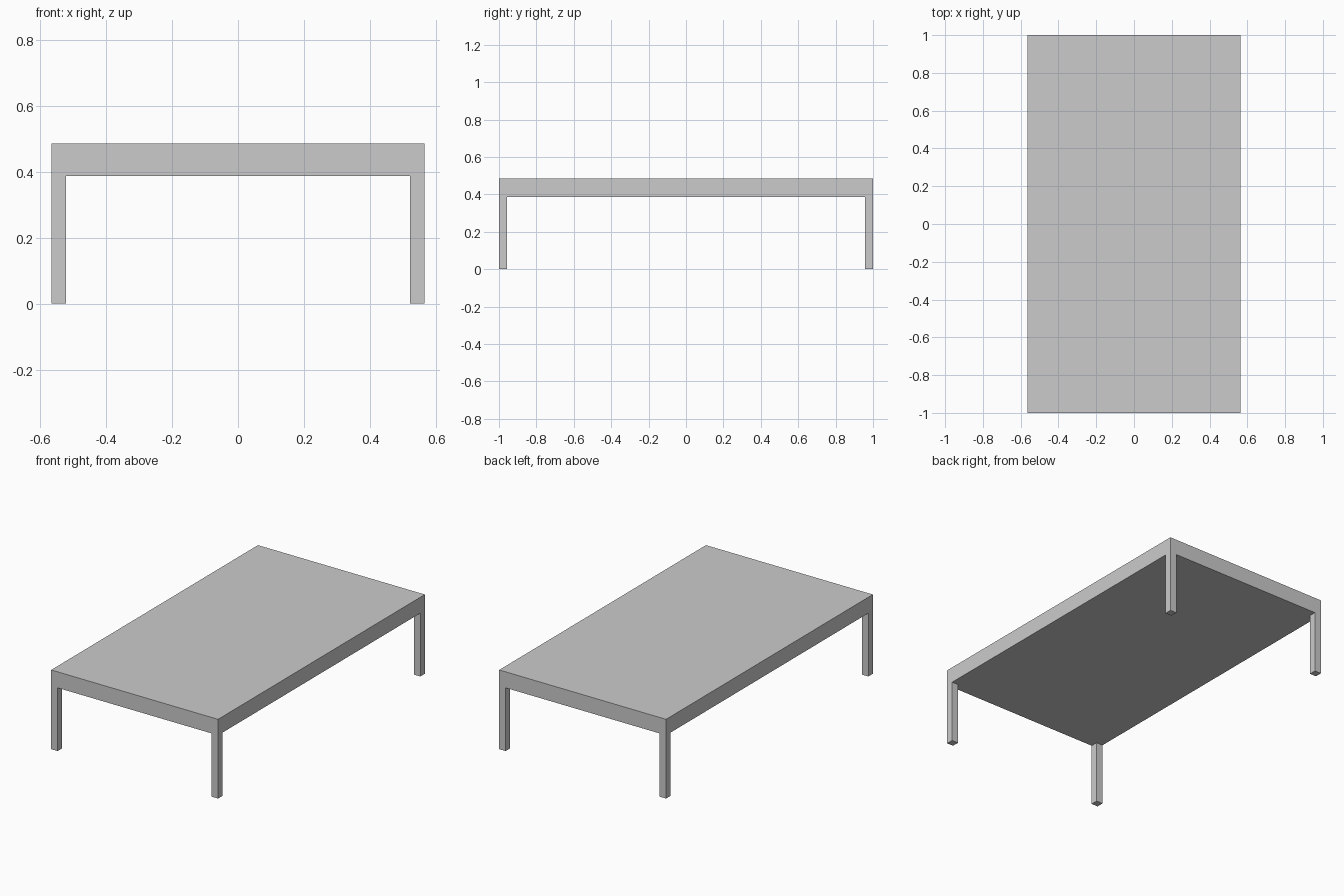
import bpy

if "Cube" in bpy.data.objects:
    bpy.data.objects.remove(bpy.data.objects["Cube"])

HALF_X, HALF_Y = 0.565, 1.0   # half footprint
TOP, UNDER = 0.485, 0.387     # slab top and underside heights
LEG = 0.044                   # square leg thickness


def box(name, x0, x1, y0, y1, z0, z1):
    bpy.ops.mesh.primitive_cube_add(
        size=1, location=((x0 + x1) / 2, (y0 + y1) / 2, (z0 + z1) / 2))
    ob = bpy.context.object
    ob.name = name
    ob.scale = (x1 - x0, y1 - y0, z1 - z0)
    bpy.ops.object.transform_apply(location=True, rotation=False, scale=True)
    return ob


# Thick solid table top
box("table_top", -HALF_X, HALF_X, -HALF_Y, HALF_Y, UNDER, TOP)

# One corner leg, mirrored across x and y to all four corners
legs = box("legs", HALF_X - LEG, HALF_X, -HALF_Y, -HALF_Y + LEG, 0, UNDER)
mirror = legs.modifiers.new("four_corners", 'MIRROR')
mirror.use_axis = (True, True, False)
mirror.use_mirror_merge = False
